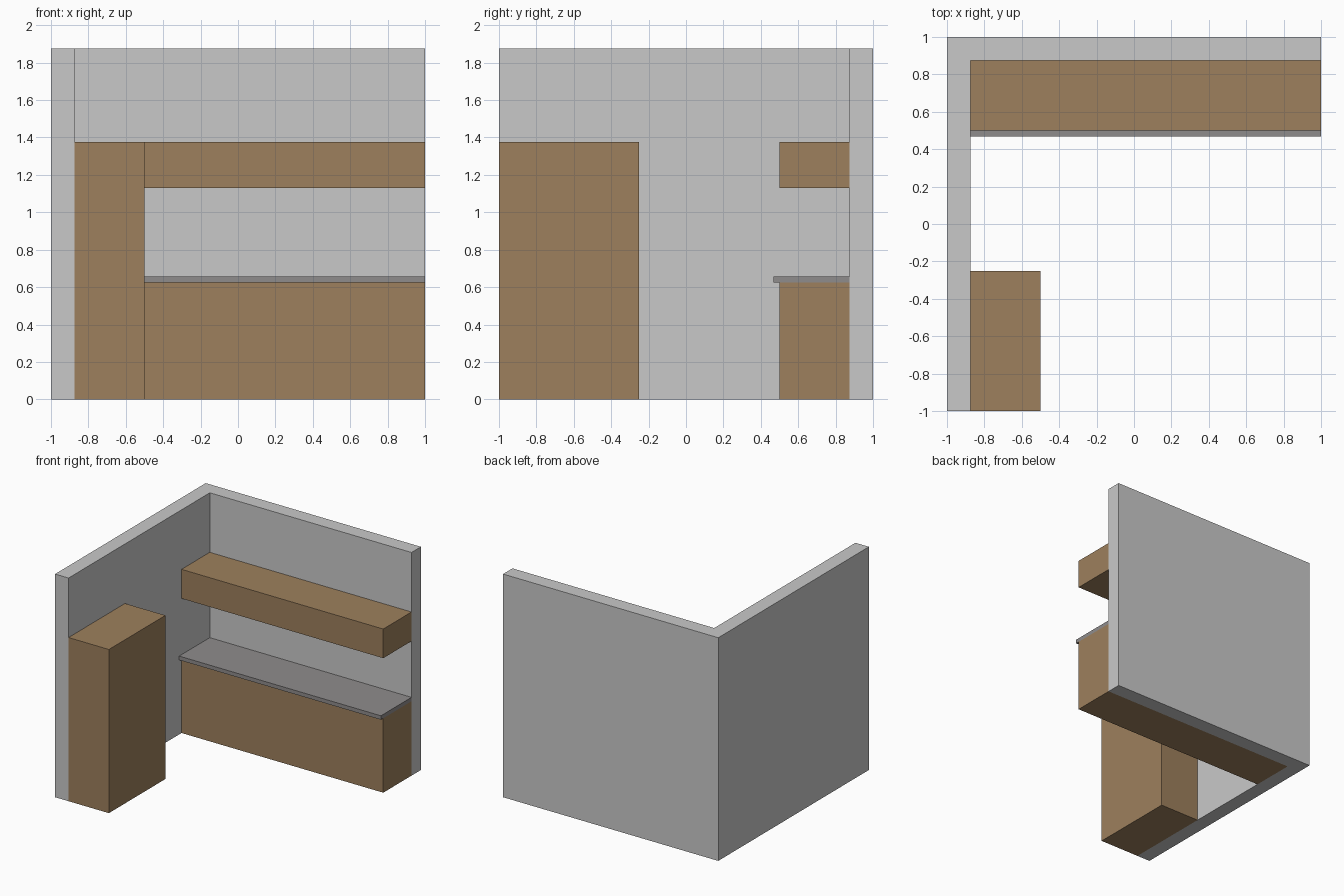
import bpy, bmesh

if "Cube" in bpy.data.objects:
    bpy.data.objects.remove(bpy.data.objects["Cube"])


def material(name, rgb):
    # sRGB 0-255 to linear
    lin = [((c / 255 + 0.055) / 1.055) ** 2.4 for c in rgb]
    m = bpy.data.materials.new(name)
    m.diffuse_color = (*lin, 1)
    m.use_nodes = True
    m.node_tree.nodes["Principled BSDF"].inputs["Base Color"].default_value = m.diffuse_color
    return m


def prism(name, outline, z0, z1, mat):
    """Extrude a flat xy outline from z0 up to z1."""
    bm = bmesh.new()
    base = bm.faces.new([bm.verts.new((x, y, z0)) for x, y in outline])
    top = bmesh.ops.extrude_face_region(bm, geom=[base], use_keep_orig=True)
    verts = [v for v in top["geom"] if isinstance(v, bmesh.types.BMVert)]
    bmesh.ops.translate(bm, verts=verts, vec=(0, 0, z1 - z0))
    bmesh.ops.recalc_face_normals(bm, faces=bm.faces)
    mesh = bpy.data.meshes.new(name)
    bm.to_mesh(mesh)
    bm.free()
    mesh.materials.append(mat)
    obj = bpy.data.objects.new(name, mesh)
    bpy.context.collection.objects.link(obj)
    return obj


def box(name, x0, x1, y0, y1, z0, z1, mat):
    return prism(name, [(x0, y0), (x1, y0), (x1, y1), (x0, y1)], z0, z1, mat)


plaster = material("wall_grey", (201, 201, 201))
wood = material("wood_brown", (157, 128, 93))
stone = material("counter_grey", (143, 140, 140))

IN = 0.875   # inner face of the walls
FRONT = 0.5  # cabinet front line

# L-shaped corner walls
prism("corner_walls", [(-1, -1), (-IN, -1), (-IN, IN), (1, IN), (1, 1), (-1, 1)],
      0, 1.875, plaster)

# Cabinets
box("tall_cabinet", -IN, -FRONT, -1, -0.25, 0, 1.375, wood)
box("base_cabinet", -IN, 1, FRONT, IN, 0, 0.625, wood)
box("wall_cabinet", -IN, 1, FRONT, IN, 1.13, 1.375, wood)

# Worktop with a small front overhang
box("worktop", -IN, 1, 0.469, IN, 0.625, 0.658, stone)
